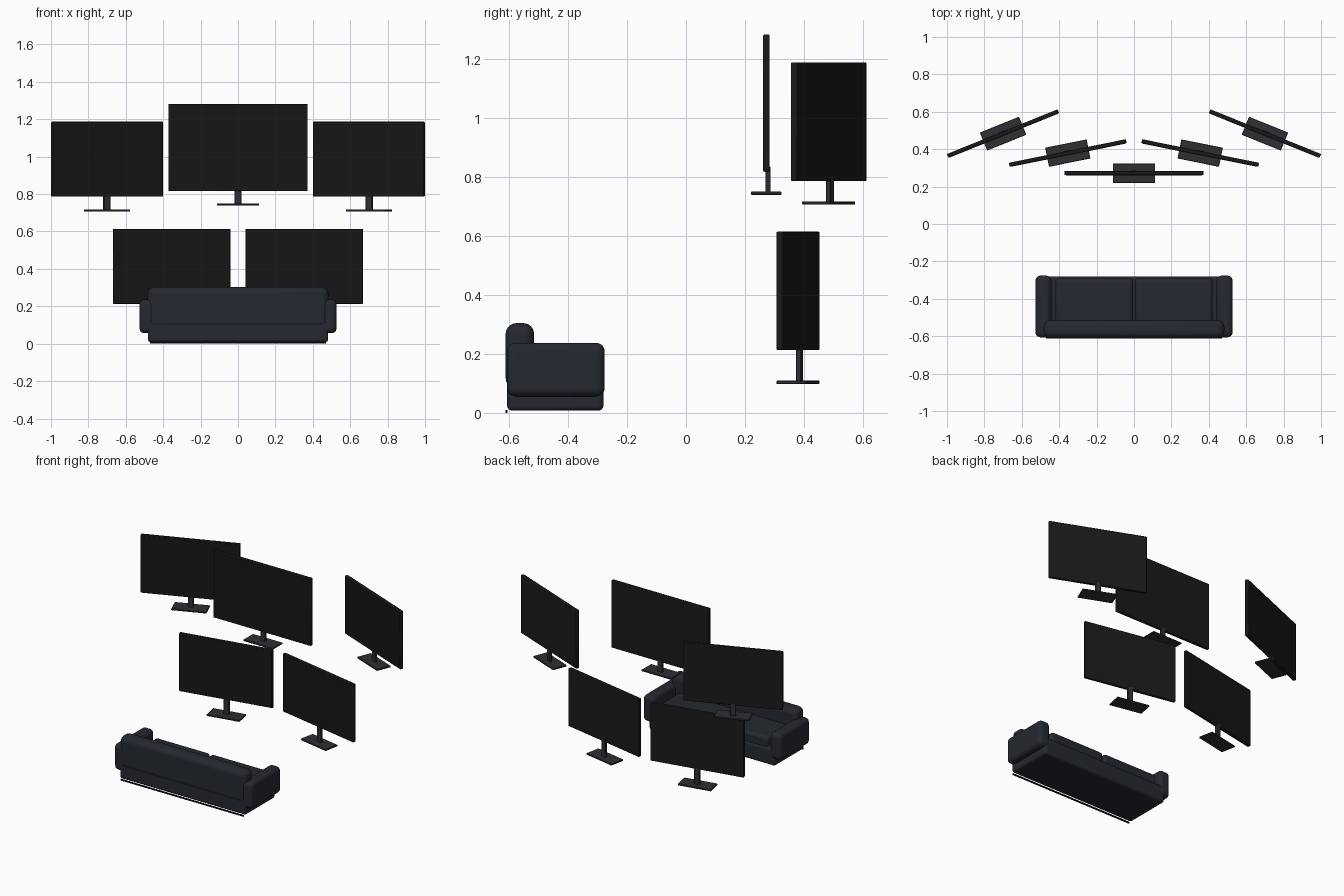
import bpy
from math import radians
from mathutils import Matrix, Vector

if "Cube" in bpy.data.objects:
    bpy.data.objects.remove(bpy.data.objects["Cube"])


def material(name, color):
    m = bpy.data.materials.new(name)
    m.diffuse_color = (*color, 1)
    m.use_nodes = True
    m.node_tree.nodes["Principled BSDF"].inputs["Base Color"].default_value = m.diffuse_color
    return m


BLACK = material("screen_black", (0.010, 0.010, 0.011))
PANEL = material("panel_black", (0.008, 0.008, 0.009))
METAL = material("stand_grey", (0.026, 0.029, 0.035))
FABRIC = material("sofa_fabric", (0.018, 0.022, 0.029))
STRIP = material("strip_dark", (0.012, 0.004, 0.014))


def box(name, x, y, z, mat, bevel=0.0, segments=1, place=Matrix()):
    """Box from (min, max) ranges, optionally rounded, moved by a placement matrix."""
    size = Vector((x[1] - x[0], y[1] - y[0], z[1] - z[0]))
    mid = Vector((sum(x) / 2, sum(y) / 2, sum(z) / 2))
    bpy.ops.mesh.primitive_cube_add(size=1)
    ob = bpy.context.object
    ob.name = name
    ob.data.transform(Matrix.Diagonal((*size, 1)))
    ob.matrix_world = place @ Matrix.Translation(mid)
    ob.data.materials.append(mat)
    if bevel:
        mod = ob.modifiers.new("rounding", 'BEVEL')
        mod.width = bevel
        mod.segments = segments
        if segments > 1:
            bpy.ops.object.shade_smooth_by_angle(angle=radians(40))
    return ob


def television(name, cx, cy, foot, bottom, top, width, angle, base_w):
    """Screen on a neck and flat base, turned about its vertical axis."""
    place = Matrix.Translation((cx, cy, 0)) @ Matrix.Rotation(radians(angle), 4, 'Z')
    w = width / 2
    box(name + "_screen", (-w, w), (-0.0105, 0.0115), (bottom, top), BLACK, 0.004, 2, place)
    box(name + "_panel", (-w + 0.008, w - 0.008), (-0.0115, -0.009),
        (bottom + 0.010, top - 0.008), PANEL, place=place)
    box(name + "_neck", (-0.018, 0.018), (-0.003, 0.014), (foot + 0.008, bottom + 0.018),
        METAL, 0.002, 1, place)
    box(name + "_base", (-base_w / 2, base_w / 2), (-0.052, 0.052), (foot, foot + 0.011),
        METAL, 0.002, 1, place)


# Five screens in an arc
television("centre_tv", 0, 0.272, 0.739, 0.817, 1.282, 0.745, 0, 0.226)
for side, s in (("left", -1), ("right", 1)):
    television(side + "_upper_tv", s * 0.70, 0.483, 0.706, 0.786, 1.187, 0.638, -22 * s, 0.226)
    television(side + "_lower_tv", s * 0.354, 0.379, 0.098, 0.213, 0.614, 0.638, -11.4 * s, 0.226)

# Sofa, facing the screens
box("sofa_base", (-0.482, 0.482), (-0.606, -0.280), (0.008, 0.125), FABRIC, 0.016, 4)
box("sofa_backrest", (-0.483, 0.483), (-0.611, -0.515), (0.082, 0.304), FABRIC, 0.036, 6)
for side, s in (("left", -1), ("right", 1)):
    box(side + "_arm", sorted((s * 0.442, s * 0.527)), (-0.606, -0.276), (0.056, 0.237),
        FABRIC, 0.028, 6)
    box(side + "_seat_cushion", sorted((s * 0.006, s * 0.420)), (-0.530, -0.288),
        (0.105, 0.190), FABRIC, 0.020, 5)

# Thin light strip under the back of the sofa
box("floor_strip", (-0.47, 0.47), (-0.612, -0.604), (0.0, 0.009), STRIP)
